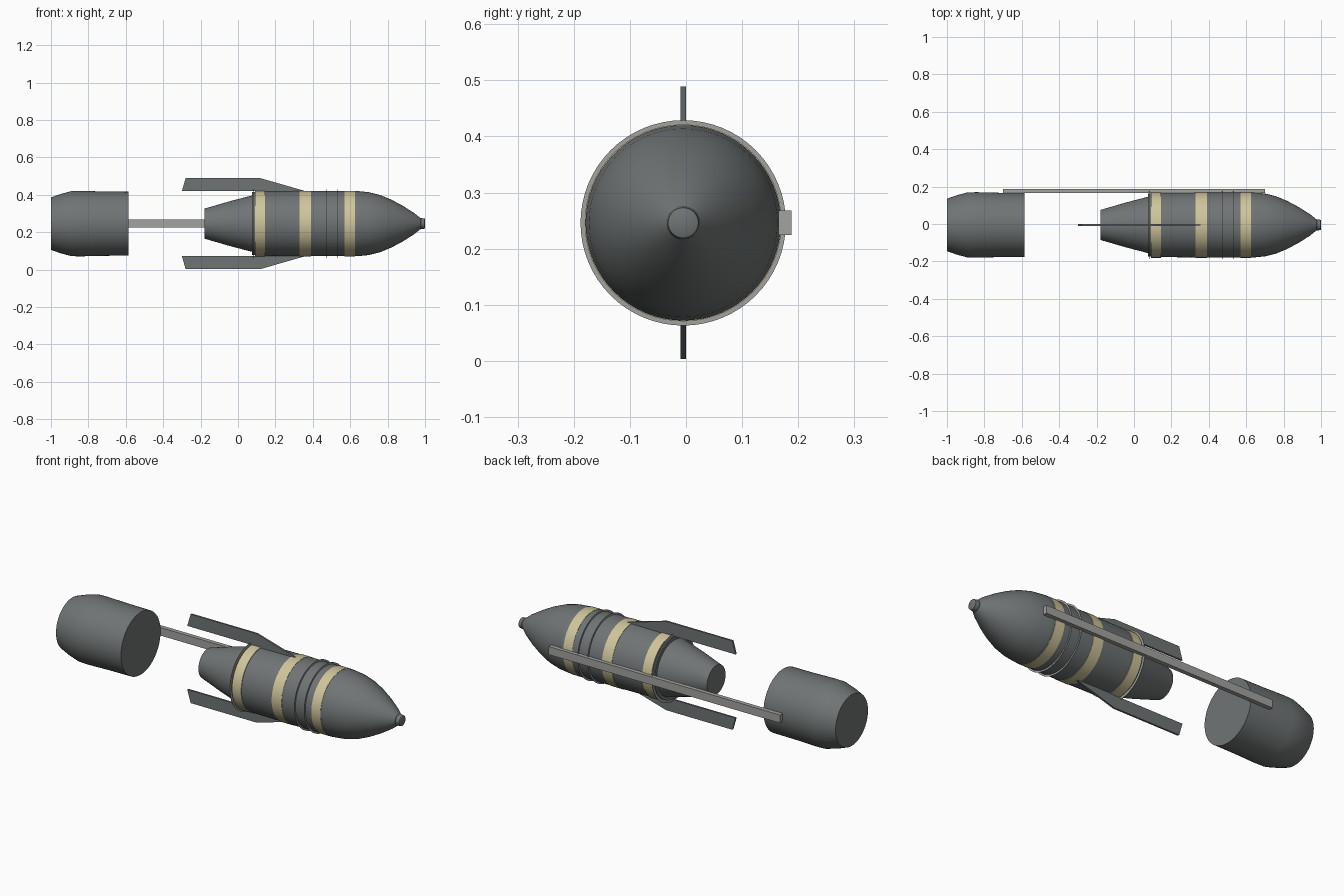
import bpy, bmesh, math
from mathutils import Vector

cube = bpy.data.objects.get("Cube")
if cube:
    bpy.data.objects.remove(cube)

CY, CZ = -0.005, 0.246   # long axis of the body
SIDES = 64


def material(name, rgb):
    m = bpy.data.materials.new(name)
    m.use_nodes = True
    m.diffuse_color = (*rgb, 1)
    m.node_tree.nodes["Principled BSDF"].inputs["Base Color"].default_value = (*rgb, 1)
    return m


GREY = material("dark grey", (0.16, 0.175, 0.175))
LIGHT = material("light grey", (0.36, 0.36, 0.35))
TAN = material("pale tan", (0.63, 0.56, 0.33))


def finish(name, bm, mat, smooth=True):
    bmesh.ops.recalc_face_normals(bm, faces=bm.faces)
    mesh = bpy.data.meshes.new(name)
    bm.to_mesh(mesh)
    bm.free()
    ob = bpy.data.objects.new(name, mesh)
    bpy.context.collection.objects.link(ob)
    mesh.materials.append(mat)
    if smooth:
        bpy.ops.object.select_all(action='DESELECT')
        ob.select_set(True)
        bpy.context.view_layer.objects.active = ob
        bpy.ops.object.shade_smooth_by_angle(angle=math.radians(35))
    return ob


def lathe(name, profile, mat, caps=True):
    """Turn (x, radius) points about the long axis."""
    bm = bmesh.new()
    rings = []
    for x, r in profile:
        angles = [2 * math.pi * i / SIDES for i in range(SIDES)]
        rings.append([bm.verts.new((x, CY + r * math.cos(a), CZ + r * math.sin(a)))
                      for a in angles])
    for a, b in zip(rings, rings[1:]):
        for i in range(SIDES):
            j = (i + 1) % SIDES
            bm.faces.new((a[i], a[j], b[j], b[i]))
    if caps:
        bm.faces.new(rings[0])
        bm.faces.new(rings[-1])
    return finish(name, bm, mat)


def prism(name, outline, direction, mat):
    """Extrude a flat outline along a direction."""
    bm = bmesh.new()
    face = bm.faces.new([bm.verts.new(p) for p in outline])
    new = bmesh.ops.extrude_face_region(bm, geom=[face])["geom"]
    bmesh.ops.translate(bm, vec=Vector(direction),
                        verts=[v for v in new if isinstance(v, bmesh.types.BMVert)])
    return finish(name, bm, mat, smooth=False)


# Main shell: tapered tail, straight middle, rounded nose and blunt tip
lathe("tail_cone", [(-0.18, 0.08), (-0.05, 0.118), (0.08, 0.152)], GREY)
lathe("body", [(0.075, 0.168), (0.15, 0.172), (0.36, 0.174), (0.64, 0.174)], GREY)
lathe("nose", [(0.64, 0.174), (0.70, 0.168), (0.76, 0.153), (0.82, 0.128),
               (0.88, 0.096), (0.94, 0.058), (0.975, 0.03)], GREY)
lathe("nose_tip", [(0.97, 0.024), (0.978, 0.03), (0.998, 0.027), (1.0, 0.024)], GREY)

# Painted bands
for name, x0, x1 in (("rear_band", 0.09, 0.145), ("middle_band", 0.33, 0.39),
                     ("front_band", 0.57, 0.625)):
    lathe(name, [(x0, 0.17), (x0, 0.1755), (x1, 0.1755), (x1, 0.17)], TAN, caps=False)

# Thin raised rings
for name, x in (("rear_ring", 0.08), ("middle_ring", 0.47), ("front_ring", 0.53)):
    lathe(name, [(x, 0.165), (x, 0.183), (x + 0.003, 0.183), (x + 0.003, 0.165)],
          LIGHT, caps=False)

# Separate rear barrel
lathe("rear_barrel", [(-1.0, 0.14), (-0.95, 0.158), (-0.89, 0.174), (-0.84, 0.175),
                      (-0.72, 0.172), (-0.585, 0.171)], GREY)

# Fins above and below
for name, s in (("upper_fin", 1), ("lower_fin", -1)):
    outline = [(-0.30, 0.174), (-0.28, 0.243), (0.12, 0.243), (0.36, 0.174),
               (0.36, 0.165), (0.10, 0.16), (0.10, 0.174)]
    prism(name, [(x, CY - 0.005, CZ + s * h) for x, h in outline], (0, 0.01, 0), GREY)

# Rail joining the barrel to the body along the back
prism("back_rail", [(-0.70, y, z) for y, z in ((0.165, 0.224), (0.188, 0.224),
                                              (0.188, 0.268), (0.165, 0.268))],
      (1.40, 0, 0), LIGHT)
